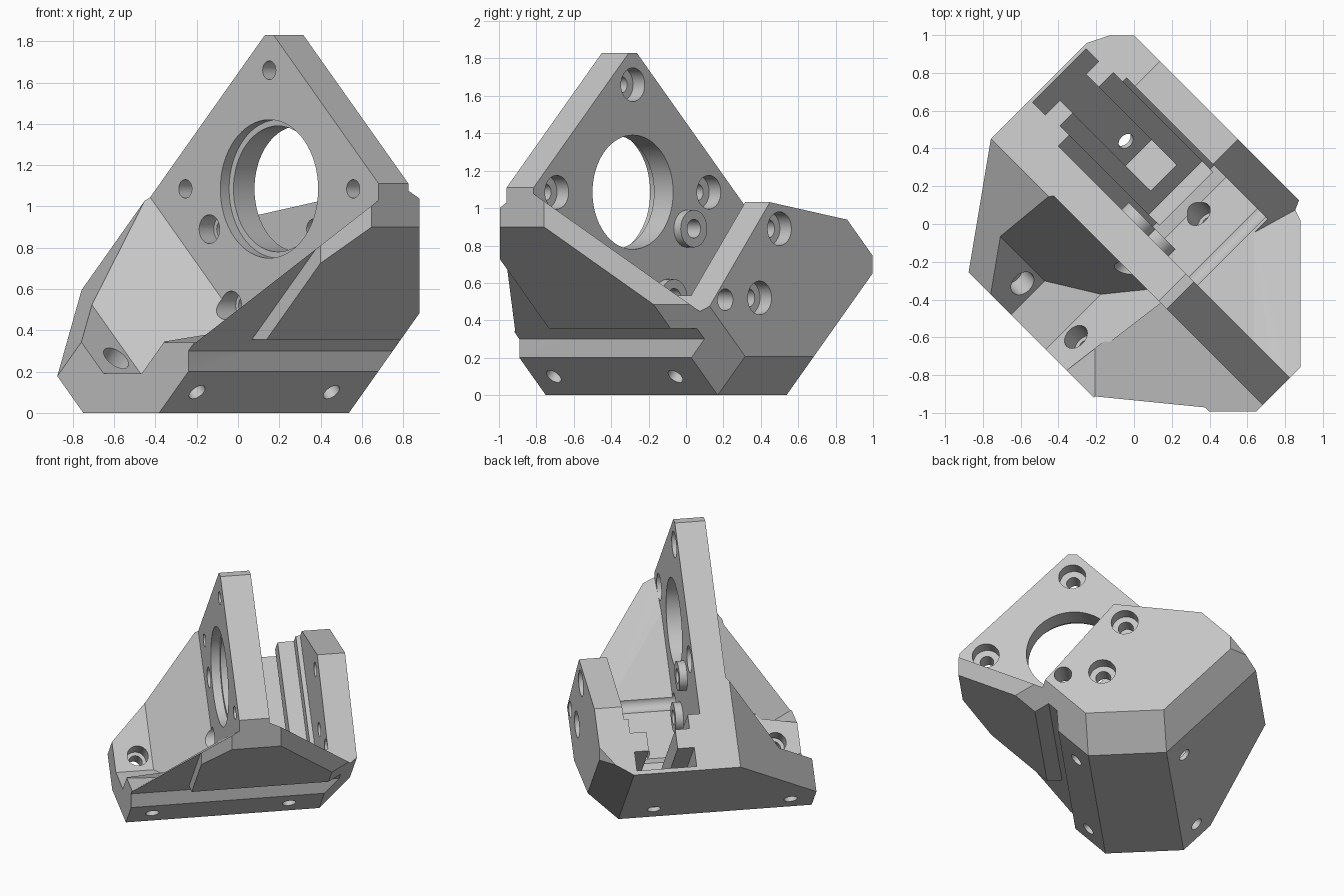
import bpy, bmesh, math
from mathutils import Vector, Matrix

old = bpy.data.objects.get("Cube")
if old:
    bpy.data.objects.remove(old)

grey = bpy.data.materials.new("machined grey")
grey.use_nodes = True
grey.diffuse_color = (0.56, 0.56, 0.56, 1)
grey.node_tree.nodes["Principled BSDF"].inputs["Base Color"].default_value = (0.56, 0.56, 0.56, 1)


def to_object(bm, name):
    bmesh.ops.recalc_face_normals(bm, faces=bm.faces)
    mesh = bpy.data.meshes.new(name)
    bm.to_mesh(mesh)
    bm.free()
    mesh.materials.append(grey)
    ob = bpy.data.objects.new(name, mesh)
    bpy.context.scene.collection.objects.link(ob)
    return ob


def convex(name, *planes):
    """Solid holding every point p with normal . p <= limit."""
    bm = bmesh.new()
    bmesh.ops.create_cube(bm, size=6)
    for a, b, c, limit in planes:
        n = Vector((a, b, c))
        cut = bmesh.ops.bisect_plane(bm, geom=bm.verts[:] + bm.edges[:] + bm.faces[:], dist=1e-5,
                                     plane_co=n * (limit / n.length_squared), plane_no=n, clear_outer=True)
        edges = [e for e in cut["geom_cut"] if isinstance(e, bmesh.types.BMEdge)]
        if len(edges) > 2:
            bmesh.ops.contextual_create(bm, geom=edges)
    return to_object(bm, name)


def rod(name, start, end, r):
    """Cylinder between two points."""
    a, b = Vector(start), Vector(end)
    turn = (b - a).to_track_quat("Z", "Y").to_matrix().to_4x4()
    bm = bmesh.new()
    bmesh.ops.create_cone(bm, cap_ends=True, segments=64 if r > .2 else 32, radius1=r, radius2=r,
                          depth=(b - a).length, matrix=Matrix.Translation((a + b) / 2) @ turn)
    return to_object(bm, name)


def combine(tool, operation="DIFFERENCE"):
    tool.hide_render = True
    mod = body.modifiers.new("part", "BOOLEAN")
    mod.operation, mod.solver, mod.object = operation, "EXACT", tool
    bpy.context.view_layer.objects.active = body
    bpy.ops.object.modifier_apply(modifier=mod.name)
    bpy.data.objects.remove(tool)


def drill(x, z, y0, y1, r):
    combine(rod("drill", (x, y0, z), (x, y1, z), r))


FRONT, BACK = -.196, .008     # faces of the upright plate
WALL = .52                    # inner face of the rear wall

# Outer block: V-shaped underside, chamfered corners, truncated diamond top
body = convex("motor_bracket",
              (0, 0, -1, 0), (-1, 0, -1, .26), (1, 0, -1, .26), (0, -1, 0, .8), (0, 1, 0, .707),
              (0, 1, -1, .5), (-1, 1, -1, .76), (1, 1, -1, .76), (1, 0, 0, 1.16), (0, 0, 1, 1.83),
              (-1, 0, 1, 1.45), (1, 0, 1, 2.27), (-1, -1.43, 1, 1.76),
              (1, 1, 0, 1.245), (1, -1, 0, 1.405), (-1, 1, 0, 1.412))

# Front pocket with slanted gusset, and the slope of the right front gusset
combine(convex("front_pocket", (0, 1, 0, FRONT), (-1, 0, -1, -.07), (0, 0, -1, -.19), (1, 0, -1, -.05),
               (-1, 1.62, -1, -.956), (1, -.13, 0, .42)))
combine(convex("front_gusset_slope", (0, 1, 0, FRONT), (.55, .55, -1, -.5), (0, 0, -1, -.34), (-1, .13, 0, -.40)))

# Rear pocket, rear gusset slope and top of the rear wall
combine(convex("rear_wall_top", (0, -1, 0, -BACK), (.16, 0, -1, -1.02)))
combine(convex("rear_gusset_slope", (0, -1, 0, -BACK), (.5, -.5, -1, -.5), (-1.22, 0, -1, -1.12)))
combine(convex("rear_pocket", (0, -1, 0, -BACK), (0, 1, 0, WALL), (1, 0, -1, -.05), (0, 0, -1, -.22),
               (-1, 0, -1, -.3)))

# Stepped T slot, opening on the upper left slope
for name, y0, y1, low, high, end in (("slot_step", .09, .49, .16, .4, .12), ("slot_neck", .186, .38, -.05, .25, .28),
                                     ("slot_head", .075, .477, -.22, -.03, .28)):
    combine(convex(name, (0, -1, 0, -y0), (0, 1, 0, y1), (-1, 0, -1, -low), (1, 0, 1, high), (1, 0, -1, -end)))

# Groove and recess along the right underside
combine(convex("side_groove", (-1, 0, 0, -.46), (0, 0, -1, -.2), (0, 0, 1, .355), (-1, 0, 1, -.16)))
combine(convex("side_recess", (-1, 0, 0, -.46), (0, 0, -1, -.3), (0, 1, 0, -.42), (-1, 0, 1, -.16)))

# Bosses behind the plate, then the main bore with its bearing seat
combine(rod("boss", (0, -.1, .89), (0, .06, .89), .1), "UNION")
combine(rod("lower_boss", (.15, -.1, .52), (.15, .06, .52), .1), "UNION")
drill(.41, 1.085, -.5, .3, .305)
drill(.41, 1.085, -.5, FRONT + .06, .335)

# Plate screw holes, counterbored from behind
for x, z in ((.41, 1.66), (-.165, 1.085), (.985, 1.085)):
    drill(x, z, -.5, .3, .045)
    drill(x, z, -.08, .3, .09)

# Clamp screw holes through plate and rear wall, and the access hole
for x, z in ((0, .89), (.15, .52)):
    drill(x, z, -.5, 1, .05)
    drill(x, z, -.6, FRONT + .1, .07)
    drill(x, z, .62, 1, .09)
drill(.41, .51, -.1, 1, .058)

# Screw holes through both slanted undersides, counterbored inside
for side in (-1, 1):
    for y in (-.64, .28):
        outer = Vector((side * .46, y, 0))
        inward = Vector((-side, 0, 1))
        combine(rod("base_hole", outer + inward * -.1, outer + inward * .3, .045))
        combine(rod("base_counterbore", outer + inward * .18, outer + inward * .32, .07))

# Turn the bracket to its diagonal stance
body.data.transform(Matrix.Rotation(-math.pi / 4, 4, "Z"))
bpy.ops.object.select_all(action="DESELECT")
body.select_set(True)
bpy.context.view_layer.objects.active = body
bpy.ops.object.shade_smooth_by_angle(angle=math.radians(25))
